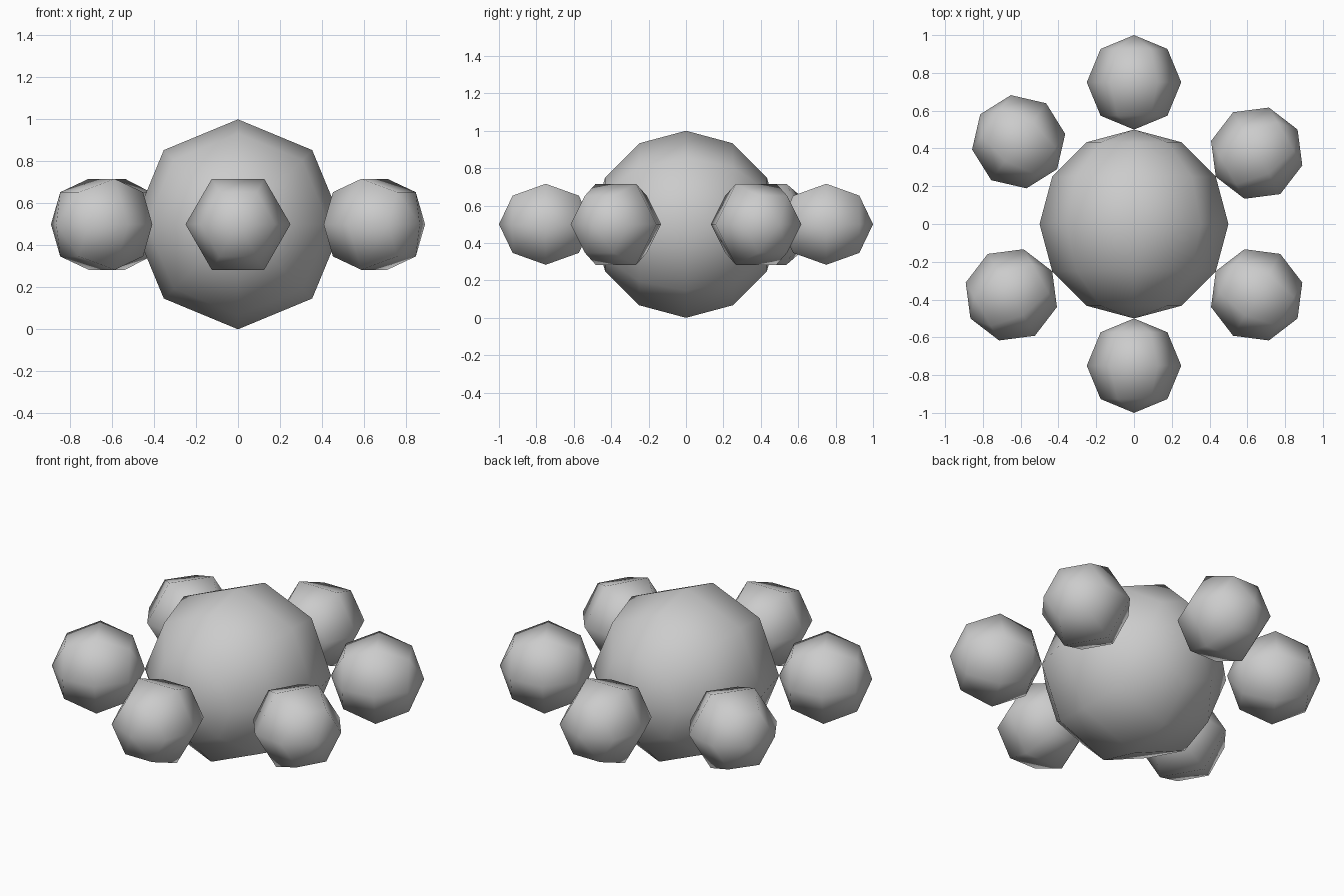
import bpy, bmesh
from math import atan2, cos, sin, pi, radians
from mathutils import Matrix

if "Cube" in bpy.data.objects:
    bpy.data.objects.remove(bpy.data.objects["Cube"])


def ball(name, radius, segments, rings, distance, angle):
    """Low-poly smooth ball whose pole axis points outward at the given angle."""
    bm = bmesh.new()
    bmesh.ops.create_uvsphere(bm, u_segments=segments, v_segments=rings, radius=radius)
    # Put a meridian on the y axis, then lay the pole axis along x
    v = max(bm.verts, key=lambda p: p.co.xy.length)
    align = Matrix.Rotation(pi / 2 - atan2(v.co.y, v.co.x), 4, 'Z')
    bm.transform(Matrix.Rotation(pi / 2, 4, 'Y') @ align)
    for f in bm.faces:
        f.smooth = True
    mesh = bpy.data.meshes.new(name)
    bm.to_mesh(mesh)
    bm.free()
    obj = bpy.data.objects.new(name, mesh)
    bpy.context.collection.objects.link(obj)
    a = radians(angle)
    obj.location = (distance * cos(a), distance * sin(a), 0.5)
    obj.rotation_euler.z = a
    return obj


# Large centre ball, poles facing front and back
ball("centre_ball", 0.5, 8, 6, 0, 90)

# Ring of six small balls, one slightly out of step
for i, angle in enumerate((30, 90, 144.5, 210, 270, 330)):
    ball(f"outer_ball_{i + 1}", 0.25, 6, 4, 0.75, angle)
